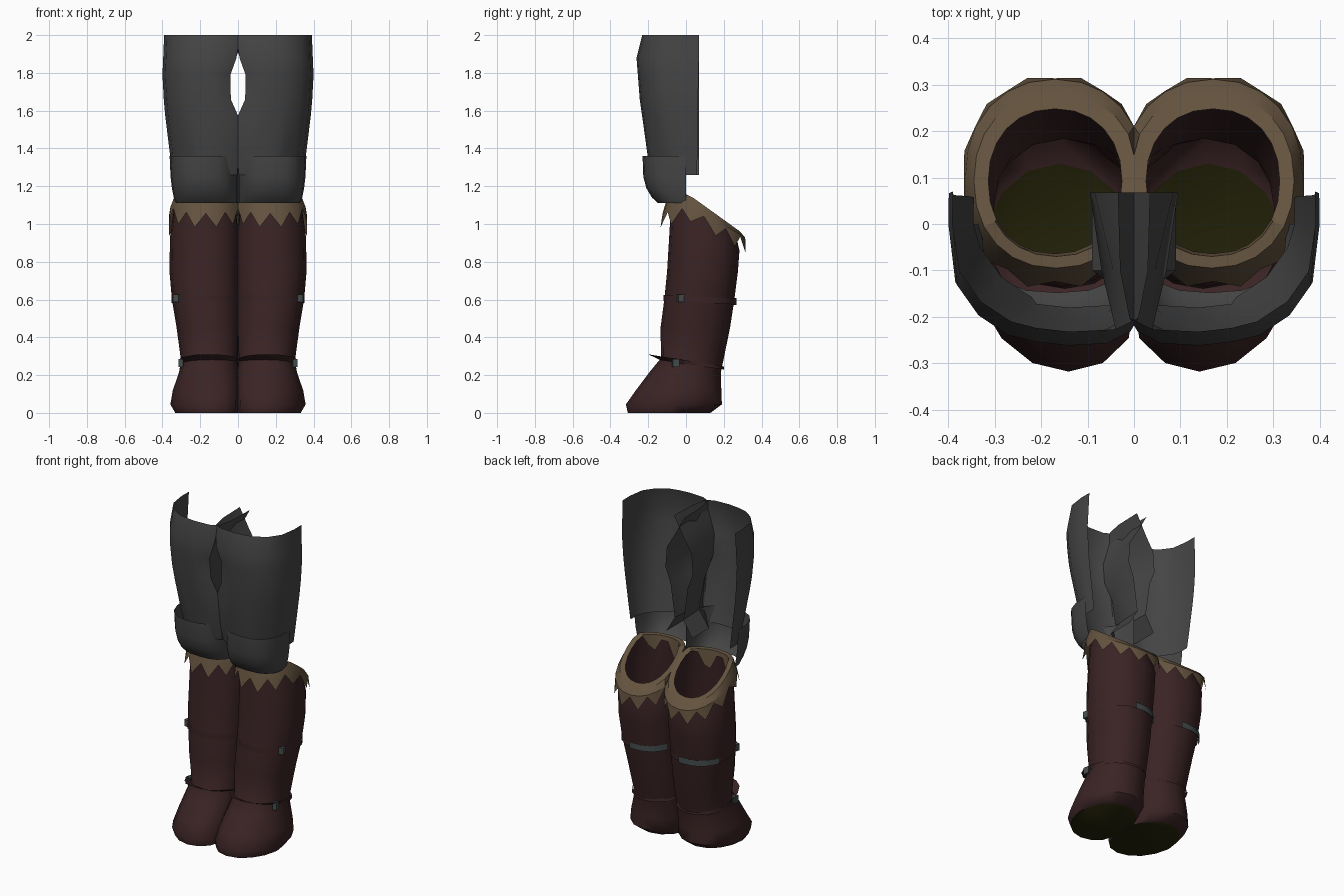
import bpy, bmesh, math
from mathutils import Vector

if "Cube" in bpy.data.objects:
    bpy.data.objects.remove(bpy.data.objects["Cube"])


def material(name, rgb):
    m = bpy.data.materials.new(name)
    m.diffuse_color = (*rgb, 1)
    m.use_nodes = True
    m.node_tree.nodes["Principled BSDF"].inputs["Base Color"].default_value = m.diffuse_color
    return m


PLATE = material("plate_grey", (0.060, 0.060, 0.060))
LEATHER = material("dark_red_leather", (0.043, 0.017, 0.018))
FUR = material("tan_trim", (0.128, 0.087, 0.050))
SOLE = material("olive_sole", (0.018, 0.017, 0.003))
METAL = material("buckle_steel", (0.060, 0.072, 0.072))


def loft(name, rings, mats, closed=True, cap=False, angle=40):
    """Skin a list of equal-length point rings; optional end cap uses mats[1]."""
    bm = bmesh.new()
    vs = [[bm.verts.new(p) for p in r] for r in rings]
    n = len(rings[0])
    for lo, hi in zip(vs, vs[1:]):
        for i in range(n if closed else n - 1):
            j = (i + 1) % n
            bm.faces.new((lo[i], lo[j], hi[j], hi[i]))
    if cap:
        bm.faces.new(vs[-1]).material_index = 1
    bmesh.ops.recalc_face_normals(bm, faces=bm.faces)
    me = bpy.data.meshes.new(name)
    bm.to_mesh(me)
    bm.free()
    for m in mats:
        me.materials.append(m)
    ob = bpy.data.objects.new(name, me)
    bpy.context.collection.objects.link(ob)
    bpy.ops.object.select_all(action='DESELECT')
    ob.select_set(True)
    bpy.context.view_layer.objects.active = ob
    bpy.ops.object.shade_smooth_by_angle(angle=math.radians(angle))


def box(name, loc, size, mat, rot=0.0):
    bpy.ops.mesh.primitive_cube_add(size=1, location=loc, rotation=(0, 0, rot))
    ob = bpy.context.object
    ob.name = name
    ob.scale = size
    ob.data.materials.append(mat)


def power(v, e):
    return math.copysign(abs(v) ** e, v)


def oval(s, xi, xo, yf, yb, zfun, n=16, e=0.92, start=0.0, sweep=math.tau, skew=0.0):
    """Oval ring between x limits and y limits, height given by zfun(y)."""
    pts = []
    steps = n if sweep >= math.tau else n - 1
    for i in range(n):
        a = start + sweep * i / steps
        c, d = power(math.cos(a), e), power(math.sin(a), e)
        x = (xi + xo) / 2 + (xo - xi) / 2 * c + skew * min(0, d)
        y = (yf + yb) / 2 + (yb - yf) / 2 * d
        pts.append(Vector((s * max(x, 0), y, zfun(y))))
    return pts


def slope(yf, zf, yb, zb):
    return lambda y: zf + (zb - zf) * (y - yf) / (yb - yf)


def rim(y):
    # top line of the boot opening, falling towards the back
    return 1.155 - 0.72 * max(0, y - 0.01) + 0.1 * min(0, y)


def drop(front, back):
    # height line hanging below the rim, deeper at the front
    return lambda y: rim(y) - front + (front - back) * (y + .14) / .46


# front z, back z, front y, back y, inner x, outer x
BOOT = [(1.00, 0.86, -.085, .283, -.015, .360), (.75, .75, -.100, .275, -.015, .363),
        (.60, .60, -.115, .256, -.012, .350), (.45, .45, -.135, .233, -.012, .325),
        (.29, .27, -.132, .196, -.006, .302), (.22, .21, -.190, .184, -.012, .312),
        (.12, .12, -.265, .187, -.020, .345), (.045, .045, -.318, .190, -.024, .358),
        (.0, .0, -.308, .130, -.010, .332)]

# height, front y, outer x, inner x at front, middle and back edge
THIGH = [(2.0, -.232, .390, -.010, -.030, -.035), (1.88, -.262, .395, .008, .010, .030),
         (1.79, -.255, .399, .040, .045, .085), (1.66, -.245, .392, .038, .070, .095),
         (1.57, -.232, .384, -.002, .060, .060), (1.36, -.203, .358, -.004, .020, .030),
         (1.26, -.180, .345, .004, .090, .090)]

KNEE = [(1.36, -.230, .362), (1.25, -.226, .357), (1.19, -.210, .350),
        (1.14, -.180, .340), (1.11, -.148, .330)]

for s, side in ((1, "right"), (-1, "left")):
    # boot shell with sole
    rings = [oval(s, .012, .338, -.078, .258, lambda y: rim(y) - .01)]
    for k, (zf, zb, yf, yb, xi, xo) in enumerate(BOOT):
        rings.append(oval(s, xi, xo, yf, yb, slope(yf, zf, yb, zb),
                          skew=.026 if k > 5 else 0, e=.92 if k < 6 else .96))
    loft(side + "_boot", rings, [LEATHER, SOLE], cap=True, angle=50)

    # folded cuff: zigzag hanging inside the front, rolled rim, zigzag outer edge
    n = 24
    lip = oval(s, .026, .314, -.064, .248, rim, n=n)
    for i, p in enumerate(lip):
        p.z -= max(0, .03 - p.y) * (1.3 if i % 4 < 2 else .3)
    inner = oval(s, .018, .318, -.070, .252, rim, n=n)
    fold = oval(s, -.010, .345, -.095, .282, lambda y: rim(y) + .004, n=n)
    low = oval(s, -.024, .364, -.120, .312, drop(.075, .006), n=n)
    tips = oval(s, -.028, .372, -.142, .322, drop(.160, .085), n=n)
    valley = oval(s, -.025, .366, -.124, .314, drop(.090, .018), n=n)
    edge = [tips[i] if i % 2 else valley[i] for i in range(n)]
    loft(side + "_cuff", [lip, inner, fold, low, edge], [FUR], angle=25)

    # thigh plate: open shell round the outside, front and inside of the leg
    rings = []
    for k, (z, yf, xo, xi, xm, xb) in enumerate(THIGH):
        plan = [(xo, .07 - .002 * k), (xo + .001, 0), (xo - .014, yf + .13),
                (xo - .06, yf + .065), (xo - .125, yf + .022), (.21, yf + .008), (.14, yf),
                (xi + .05, yf + .005), (xi, yf + .03), (xm, -.10), (xb, .068)]
        rings.append([Vector((s * x, y, z)) for x, y in plan])
    loft(side + "_thigh_plate", rings, [PLATE], closed=False)

    # knee guard
    rings = [oval(s, 0, xo, yf, -yf, lambda y, z=z: z, n=11, e=.75,
                  start=math.pi, sweep=math.pi) for z, yf, xo in KNEE]
    loft(side + "_knee_guard", rings, [PLATE], closed=False)

    # ankle strap flaring forward, and calf strap hugging the leg
    upper = oval(s, -.004, .313, -.200, .200, lambda y: .278 - .16 * y)
    lower = oval(s, -.002, .308, -.118, .200, lambda y: .256 - .13 * y)
    loft(side + "_ankle_strap", [upper, lower], [LEATHER])
    rings = [oval(s, -.012, .352, -.119, .262, lambda y, h=h: .603 - .05 * y + h * .016)
             for h in (1, -1)]
    loft(side + "_calf_strap", rings, [LEATHER])

    # buckles on the outside
    box(side + "_ankle_buckle", (s * .300, -.055, .263), (.026, .036, .042), METAL, s * .2)
    box(side + "_calf_buckle", (s * .323, -.02, .607), (.030, .050, .042), METAL, s * .25)

    # curved steel band behind the calf, set towards the left on both legs
    first, last = (80, 150) if s > 0 else (25, 100)
    rings = [oval(s, -.014, .357, -.121, .267, lambda y, h=h: .603 - .05 * y + h * .019, n=8,
                  start=math.radians(first), sweep=math.radians(last - first))
             for h in (1, -1)]
    loft(side + "_calf_band", rings, [METAL], closed=False)
